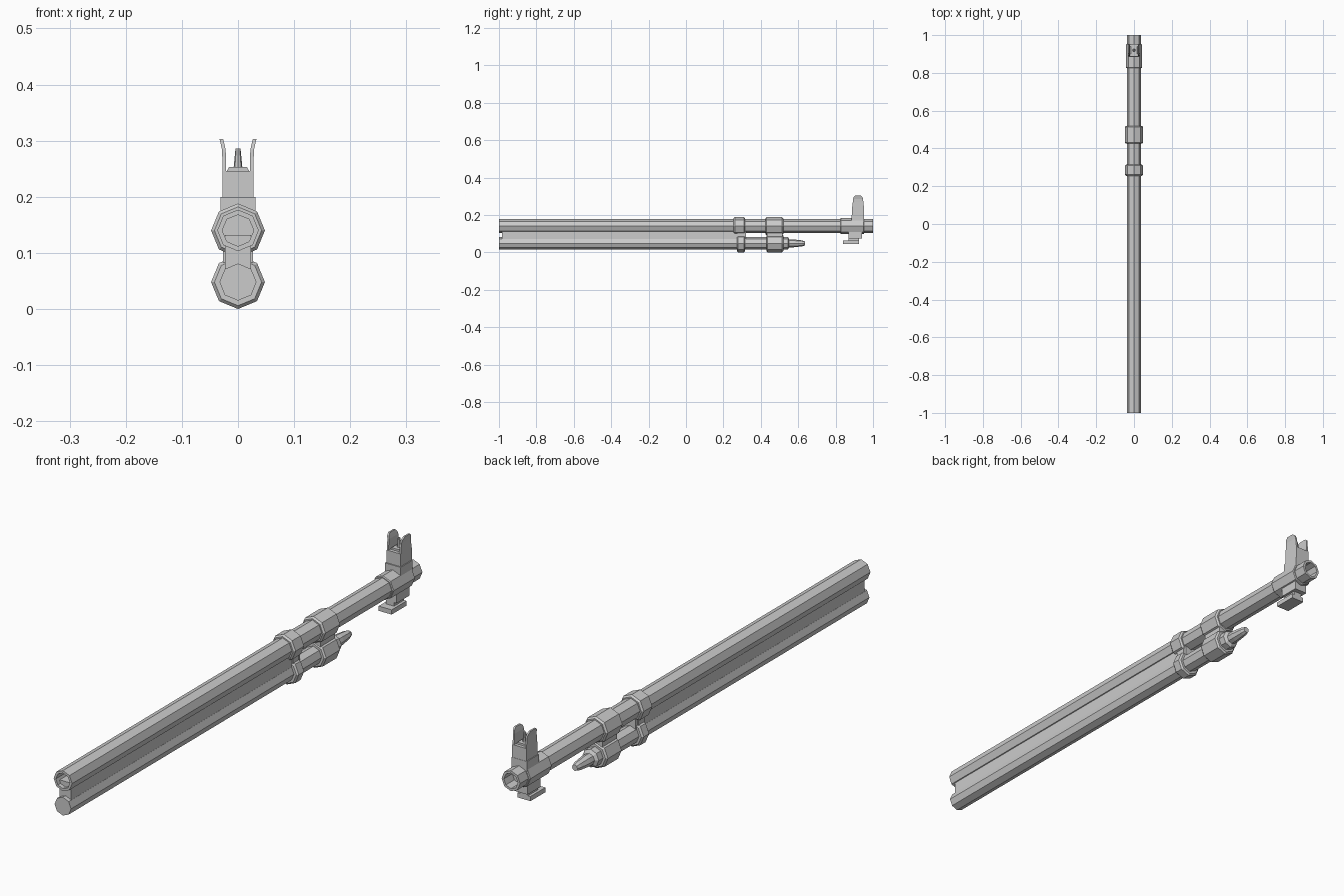
import bpy, bmesh, math

if "Cube" in bpy.data.objects:
    bpy.data.objects.remove(bpy.data.objects["Cube"])

BARREL_Z, TUBE_Z = 0.14, 0.048


def finish(name, bm):
    bmesh.ops.remove_doubles(bm, verts=bm.verts, dist=1e-6)
    bmesh.ops.recalc_face_normals(bm, faces=bm.faces)
    me = bpy.data.meshes.new(name)
    bm.to_mesh(me)
    bm.free()
    ob = bpy.data.objects.new(name, me)
    bpy.context.collection.objects.link(ob)
    return ob


def skin(bm, rings, caps=True):
    """Join matching rings of points with quads, capping both ends."""
    rows = [[bm.verts.new(p) for p in r] for r in rings]
    n = len(rows[0])
    for a, b in zip(rows, rows[1:]):
        for i in range(n):
            j = (i + 1) % n
            bm.faces.new((a[i], a[j], b[j], b[i]))
    if caps:
        bm.faces.new(rows[0])
        bm.faces.new(rows[-1])


def lathe(name, profile, z, sides=8):
    """Eight-sided turned part along y from (y, radius) pairs."""
    bm = bmesh.new()
    rings = []
    for y, r in profile:
        angles = [2 * math.pi * i / sides for i in range(sides)]
        rings.append([(r * math.cos(a), y, z + r * math.sin(a)) for a in angles])
    skin(bm, rings)
    return finish(name, bm)


def box(name, hx, y0, y1, z0, z1, top_hx=None):
    t = hx if top_hx is None else top_hx
    bm = bmesh.new()
    skin(bm, [[(-w, y0, z), (w, y0, z), (w, y1, z), (-w, y1, z)]
              for w, z in ((hx, z0), (t, z1))])
    return finish(name, bm)


def band(name, y0, y1, z, r=0.048, c=0.006):
    return lathe(name, [(y0, r - c), (y0 + c, r), (y1 - c, r), (y1, r - c)], z)


# Barrel with a recessed bore at each end
lathe("barrel", [(-0.9, 0.028), (-1, 0.028), (-1, 0.037),
                 (1, 0.037), (1, 0.028), (0.9, 0.028)], BARREL_Z)

# Lower tube with its stepped, tapered tip
lathe("lower_tube", [(-1, 0.033), (0.52, 0.033), (0.545, 0.033), (0.552, 0.021),
                     (0.575, 0.021), (0.62, 0.016), (0.635, 0.011)], TUBE_Z)

# Web joining the two tubes
box("web", 0.023, -0.985, 0.32, 0.06, 0.132)

# Bands around both tubes and their joining blocks
for label, upper, lower in (("rear", (0.255, 0.315), (0.273, 0.315)),
                            ("front", (0.425, 0.52), (0.43, 0.52))):
    band(label + "_barrel_band", *upper, BARREL_Z)
    band(label + "_tube_band", *lower, TUBE_Z)
    box(label + "_band_link", 0.027, lower[0] + 0.003, lower[1] - 0.004, 0.07, 0.12)

# Front sight sleeve and tower
band("sight_sleeve", 0.825, 0.952, BARREL_Z, 0.043, 0.003)
box("sight_base", 0.031, 0.884, 0.953, 0.14, 0.2)
box("sight_tower", 0.028, 0.888, 0.952, 0.2, 0.246)
box("sight_floor", 0.02, 0.9, 0.94, 0.246, 0.253, 0.016)

# Tapered sight post
bm = bmesh.new()
skin(bm, [[(r * math.cos(k * math.pi / 4), 0.92 + r * math.sin(k * math.pi / 4), z)
           for k in range(8)] for r, z in ((0.008, 0.25), (0.0045, 0.286))])
finish("sight_post", bm)

# Flared sight wings with rounded tops (inner x, z, half depth)
wing = [(0.0215, 0.244, 0.031), (0.0215, 0.27, 0.028), (0.022, 0.284, 0.027),
        (0.0245, 0.295, 0.024), (0.0265, 0.303, 0.015)]
for side, s in (("left", -1), ("right", 1)):
    bm = bmesh.new()
    skin(bm, [[(s * x, 0.92 - d, z), (s * (x + 0.0065), 0.92 - d, z),
               (s * (x + 0.0065), 0.92 + d, z), (s * x, 0.92 + d, z)]
              for x, z, d in wing])
    finish(side + "_sight_wing", bm)

# Stepped lug beneath the sight
box("lug_block", 0.026, 0.868, 0.942, 0.075, 0.125)
box("lug_neck", 0.016, 0.868, 0.925, 0.055, 0.08)
box("lug_plate", 0.026, 0.84, 0.925, 0.045, 0.062)
